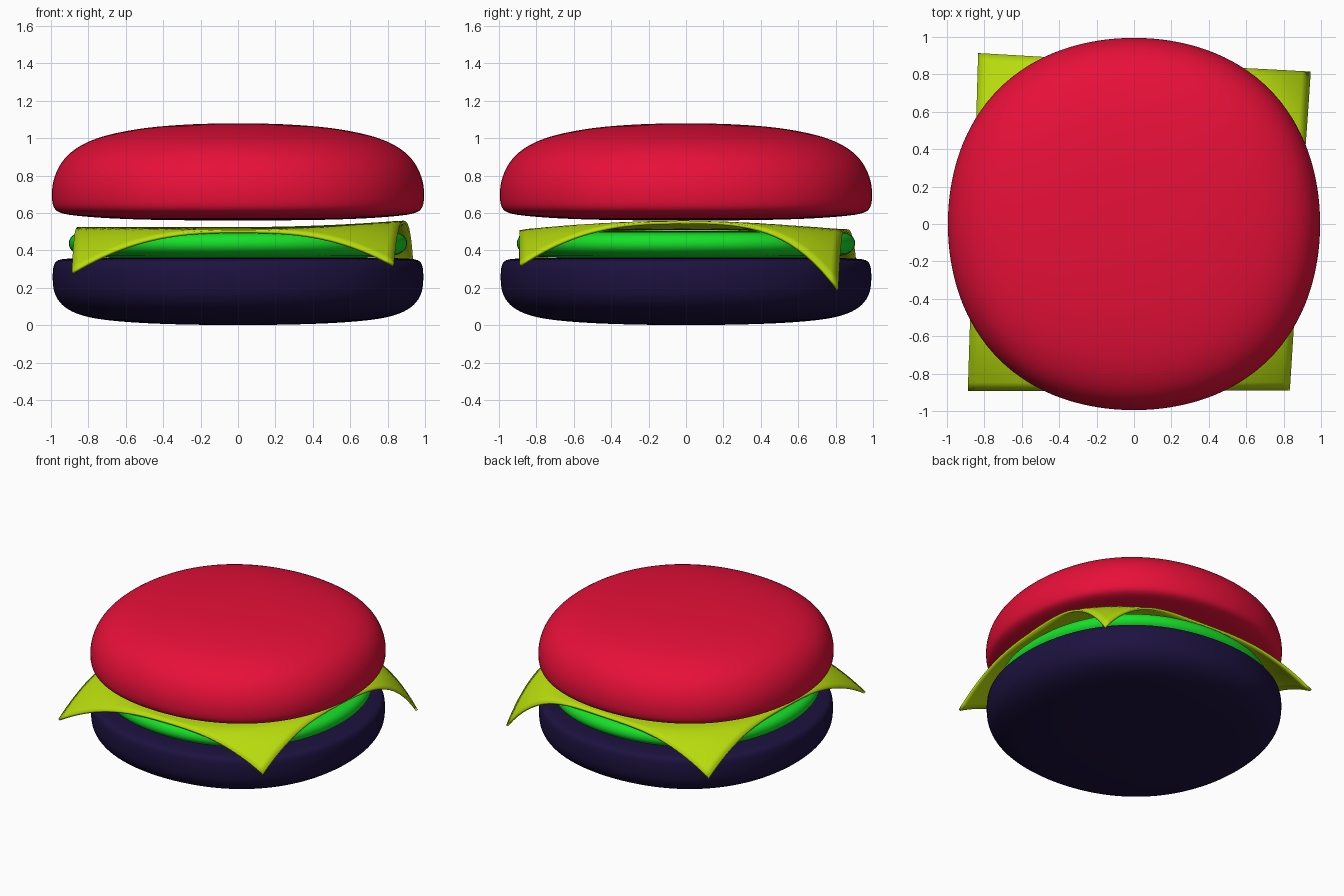
import bpy, bmesh
from math import sin, cos, pi, hypot

if "Cube" in bpy.data.objects:
    bpy.data.objects.remove(bpy.data.objects["Cube"])


def finish(name, bm, color):
    bmesh.ops.recalc_face_normals(bm, faces=bm.faces[:])
    for f in bm.faces:
        f.smooth = True
    me = bpy.data.meshes.new(name)
    bm.to_mesh(me)
    bm.free()
    ob = bpy.data.objects.new(name, me)
    bpy.context.collection.objects.link(ob)
    mat = bpy.data.materials.new(name + "_colour")
    mat.diffuse_color = (*color, 1)
    mat.use_nodes = True
    mat.node_tree.nodes["Principled BSDF"].inputs["Base Color"].default_value = mat.diffuse_color
    me.materials.append(mat)
    return ob


def disc(name, profile, color, n=32):
    """Revolve (radius, z) points around z with a slightly squarish outline."""
    bm = bmesh.new()
    rings = []
    for r, z in profile[1:-1]:
        ring = []
        for i in range(n):
            a = 2 * pi * i / n
            k = r * (1 + 0.03 * sin(2 * a) ** 2)
            ring.append(bm.verts.new((k * cos(a), k * sin(a), z)))
        rings.append(ring)
    for lo, hi in zip(rings, rings[1:]):
        for i in range(n):
            j = (i + 1) % n
            bm.faces.new((lo[i], lo[j], hi[j], hi[i]))
    for ring, (_, z) in ((rings[0], profile[0]), (rings[-1], profile[-1])):
        c = bm.verts.new((0, 0, z))
        for i in range(n):
            bm.faces.new((ring[i], ring[(i + 1) % n], c))
    ob = finish(name, bm, color)
    ob.modifiers.new("smooth", 'SUBSURF').levels = 2
    ob.modifiers["smooth"].render_levels = 2
    return ob


# Buns and patty
disc("bottom_bun", [(0, 0), (.3, .003), (.55, .012), (.75, .03), (.87, .058), (.95, .105),
                    (.99, .17), (.997, .24), (.995, .31), (.98, .347), (.93, .358),
                    (.7, .36), (.35, .36), (0, .36)], (.012, .006, .05))
disc("patty", [(0, .355), (.4, .355), (.8, .36), (.875, .38), (.905, .41), (.912, .44),
               (.9, .475), (.86, .498), (.75, .503), (.4, .505), (0, .505)], (.008, .75, .022))
disc("top_bun", [(0, .56), (.4, .561), (.7, .57), (.9, .587), (.97, .602), (.997, .635),
                 (1.002, .7), (.995, .77), (.965, .85), (.91, .92), (.82, .978), (.7, 1.02),
                 (.5, 1.058), (.25, 1.076), (0, 1.08)], (.8, .005, .04))

# Cheese slice: square sheet whose four corners droop; corner = (x, y, z)
corners = {(-1, -1): (-.885, -.89, .28), (1, -1): (.83, -.885, .32),
           (-1, 1): (-.83, .91, .30), (1, 1): (.94, .81, .19)}
N = 40
bm = bmesh.new()
grid = []
for j in range(N + 1):
    row = []
    for i in range(N + 1):
        u, v = 2 * i / N - 1, 2 * j / N - 1
        w = {c: (1 + c[0] * u) * (1 + c[1] * v) / 4 for c in corners}
        x = sum(w[c] * corners[c][0] for c in corners)
        y = sum(w[c] * corners[c][1] for c in corners)
        # gently tilted middle, raised toward the right edge
        z = .517 + .035 * max(u, 0) ** 2 * (1 - v * v * .3) - .012 * v * v
        q = (1 if u >= 0 else -1, 1 if v >= 0 else -1)
        cx, cy, cz = corners[q]
        base_z = .517 + (.0245 if q[0] > 0 else 0) - .012
        t = max(0, (hypot(x, y) - .86) / (hypot(cx, cy) - .86))
        z -= (base_z - cz) * t ** (2.1 if q == (1, 1) else 1.5)
        row.append(bm.verts.new((x, y, z)))
    grid.append(row)
for j in range(N):
    for i in range(N):
        bm.faces.new((grid[j][i], grid[j][i + 1], grid[j + 1][i + 1], grid[j + 1][i]))
cheese = finish("cheese", bm, (.48, .72, .004))
thick = cheese.modifiers.new("thickness", 'SOLIDIFY')
thick.thickness = .016
thick.offset = 0
bpy.context.view_layer.objects.active = cheese
cheese.select_set(True)
bpy.ops.object.shade_smooth_by_angle()
